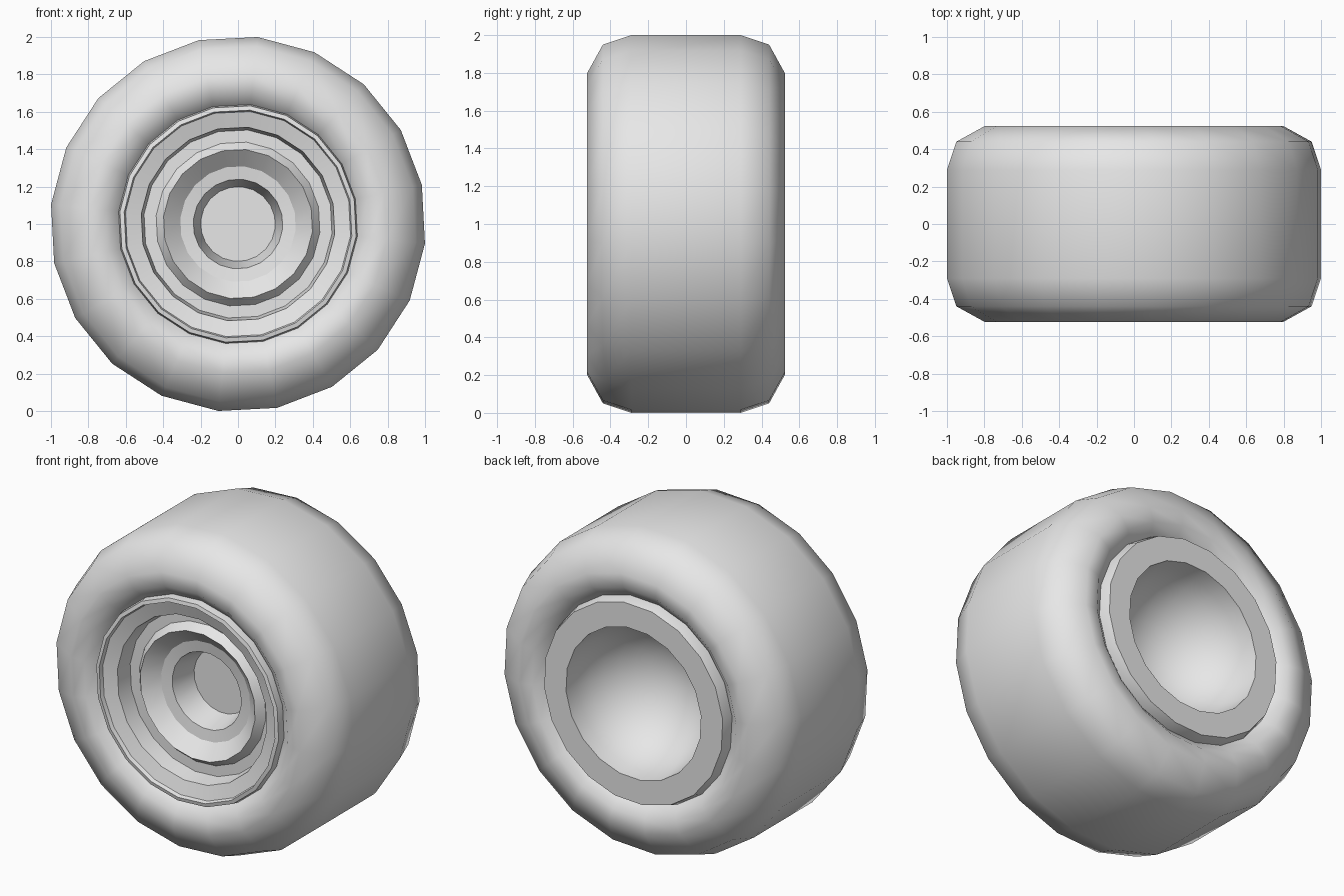
import bpy
import bmesh
from math import cos, sin, pi, radians

SIDES = 20
TURN = radians(-6)

cube = bpy.data.objects.get("Cube")
if cube:
    bpy.data.objects.remove(cube, do_unlink=True)

grey = bpy.data.materials.new("plain grey")
grey.use_nodes = True
grey.diffuse_color = (0.8, 0.8, 0.8, 1)
grey.node_tree.nodes["Principled BSDF"].inputs["Base Color"].default_value = (0.8, 0.8, 0.8, 1)


def lathe(name, profile, closed, sharp_angle):
    """Spin (radius, y) points around the wheel axle."""
    bm = bmesh.new()
    rings = []
    for r, y in profile:
        if r == 0:
            rings.append([bm.verts.new((0, y, 1))] * SIDES)
        else:
            angles = [TURN + 2 * pi * k / SIDES for k in range(SIDES)]
            rings.append([bm.verts.new((r * cos(a), y, 1 + r * sin(a))) for a in angles])
    pairs = list(zip(rings, rings[1:]))
    if closed:
        pairs.append((rings[-1], rings[0]))
    for a, b in pairs:
        for k in range(SIDES):
            n = (k + 1) % SIDES
            corners = list(dict.fromkeys((a[k], a[n], b[n], b[k])))
            bm.faces.new(corners)
    bmesh.ops.recalc_face_normals(bm, faces=bm.faces)
    mesh = bpy.data.meshes.new(name)
    bm.to_mesh(mesh)
    bm.free()
    mesh.materials.append(grey)
    obj = bpy.data.objects.new(name, mesh)
    bpy.context.collection.objects.link(obj)
    bpy.ops.object.select_all(action="DESELECT")
    obj.select_set(True)
    bpy.context.view_layer.objects.active = obj
    bpy.ops.object.shade_smooth_by_angle(angle=radians(sharp_angle))
    return obj


# Tire: half section mirrored across the middle
half = [(0.6, 0.4), (0.645, 0.46), (0.71, 0.515), (0.8, 0.525), (0.955, 0.44), (1.005, 0.29)]
tire = [(r, -y) for r, y in half] + half[::-1]
lathe("tire", tire, True, 65)

# Rim: stepped hub dish in front, lip, rounded bowl at the back
dish = [(0, -0.15), (0.2, -0.15), (0.24, -0.31), (0.31, -0.32), (0.4, -0.4),
        (0.44, -0.35), (0.505, -0.35), (0.52, -0.455), (0.605, -0.48),
        (0.612, -0.505), (0.635, -0.5), (0.643, -0.45)]
back_lip = [(0.643, 0.45), (0.622, 0.52)]
STEPS = 8
bowl = [(0.47 * cos(i * pi / 2 / STEPS), 0.52 - 0.47 * sin(i * pi / 2 / STEPS))
        for i in range(STEPS)] + [(0, 0.05)]
lathe("rim", dish + back_lip + bowl, False, 30)
